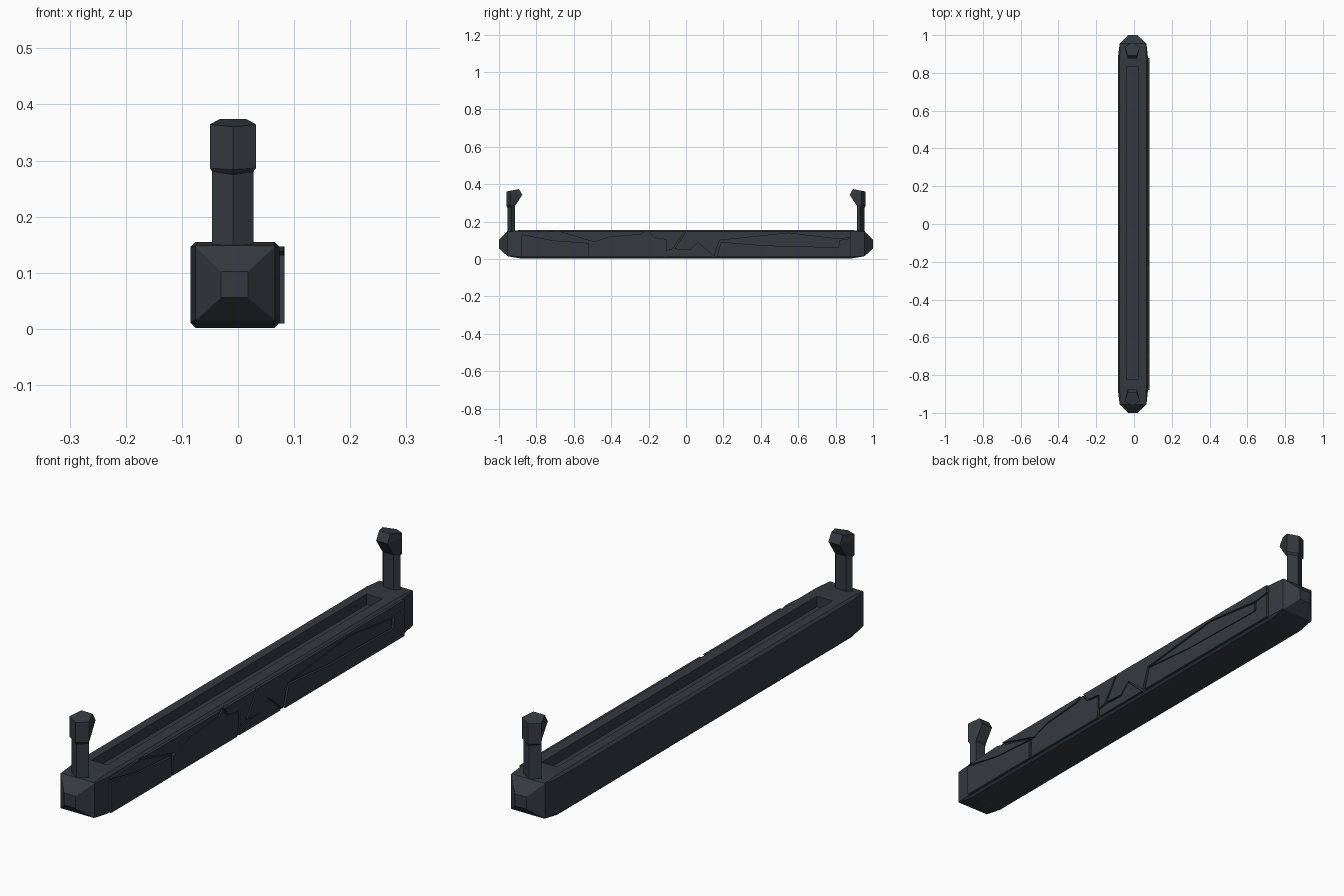
import bpy, bmesh

if "Cube" in bpy.data.objects:
    bpy.data.objects.remove(bpy.data.objects["Cube"])

mat = bpy.data.materials.new("dark_slate")
mat.diffuse_color = (0.035, 0.042, 0.05, 1)
mat.use_nodes = True
mat.node_tree.nodes["Principled BSDF"].inputs["Base Color"].default_value = mat.diffuse_color


def make_object(name, bm):
    bmesh.ops.recalc_face_normals(bm, faces=bm.faces)
    mesh = bpy.data.meshes.new(name)
    bm.to_mesh(mesh)
    bm.free()
    mesh.materials.append(mat)
    obj = bpy.data.objects.new(name, mesh)
    bpy.context.collection.objects.link(obj)
    return obj


def loft(name, rings):
    """Skin a list of equal-length rings and cap both ends."""
    bm = bmesh.new()
    loops = [[bm.verts.new(p) for p in ring] for ring in rings]
    n = len(loops[0])
    for a, b in zip(loops, loops[1:]):
        for i in range(n):
            j = (i + 1) % n
            bm.faces.new((a[i], a[j], b[j], b[i]))
    bm.faces.new(loops[0])
    bm.faces.new(loops[-1])
    return make_object(name, bm)


def section(y, x0, x1, z0, z1, c):
    """Chamfered rectangle across the beam."""
    return [(x0 + c, y, z0), (x1 - c, y, z0), (x1, y, z0 + c), (x1, y, z1 - c),
            (x1 - c, y, z1), (x0 + c, y, z1), (x0, y, z1 - c), (x0, y, z0 + c)]


# Beam: long chamfered bar with faceted pyramid ends
half = [(1.0, -0.03, 0.018, 0.056, 0.102, 0.0005),
        (0.955, -0.076, 0.066, 0.015, 0.149, 0.002),
        (0.88, -0.085, 0.074, 0.002, 0.155, 0.009)]
stations = [(-s[0],) + s[1:] for s in half] + half[::-1]
beam = loft("beam", [section(*s) for s in stations])

# Long slot sunk in the top
bm = bmesh.new()
bmesh.ops.create_cube(bm, size=1)
for v in bm.verts:
    v.co = (-0.008 + v.co.x * 0.066, 0.005 + v.co.y * 1.65, 0.165 + v.co.z * 0.10)
cutter = make_object("slot_cutter", bm)
cutter.hide_render = True
mod = beam.modifiers.new("slot", 'BOOLEAN')
mod.object = cutter
mod.solver = 'EXACT'
bpy.context.view_layer.objects.active = beam
bpy.ops.object.modifier_apply(modifier="slot")
bpy.data.objects.remove(cutter)

# Cracked plates on the right side: outlines in (y, z), with outer x
plates = [
    (0.081, [(-.88, .138), (-.71, .147), (-.51, .09), (-.71, .103)]),
    (0.083, [(-.88, .132), (-.71, .099), (-.518, .085), (-.518, .01), (-.88, .01)]),
    (0.083, [(-.68, .147), (-.22, .147), (-.24, .131), (-.41, .117), (-.49, .09)]),
    (0.082, [(-.505, .083), (-.41, .113), (-.235, .127), (-.205, .142), (-.18, .108),
             (-.115, .1), (-.115, .045), (-.12, .01), (-.51, .01)]),
    (0.083, [(-.2, .147), (-.008, .147), (-.073, .053), (-.107, .042),
             (-.107, .104), (-.172, .113)]),
    (0.083, [(.0, .147), (.88, .147), (.88, .115), (.815, .106), (.55, .138),
             (.18, .1), (.15, .014), (.065, .088), (.02, .047), (-.062, .053)]),
    (0.081, [(.195, .096), (.55, .134), (.805, .102), (.805, .067), (.42, .076)]),
    (0.083, [(.163, .01), (.188, .091), (.42, .072), (.815, .062), (.82, .101),
             (.88, .11), (.88, .01)]),
    (0.081, [(-.108, .01), (-.108, .037), (-.065, .047), (.02, .042),
             (.065, .082), (.142, .01)]),
]
for i, (x, outline) in enumerate(plates):
    loft(f"side_plate_{i + 1}", [[(0.069, y, z) for y, z in outline],
                                 [(x, y, z) for y, z in outline]])


# End posts with beaked heads: pentagon with a ridge facing outward
def ring(s, w, outer, inner, z_out, z_in):
    mid = outer - 0.022
    z_mid = z_out + (z_in - z_out) * (outer - mid) / (outer - inner)
    cx, iw = -0.009, w * 0.58
    return [(cx, s * outer, z_out), (cx + w, s * mid, z_mid), (cx + iw, s * inner, z_in),
            (cx - iw, s * inner, z_in), (cx - w, s * mid, z_mid)]


for s, side in ((-1, "front"), (1, "back")):
    loft(f"{side}_post", [ring(s, 0.037, 0.955, 0.915, 0.14, 0.14),
                          ring(s, 0.037, 0.955, 0.915, 0.275, 0.285),
                          ring(s, 0.041, 0.961, 0.910, 0.284, 0.290),
                          ring(s, 0.041, 0.961, 0.875, 0.350, 0.343),
                          ring(s, 0.041, 0.961, 0.893, 0.360, 0.374)])
